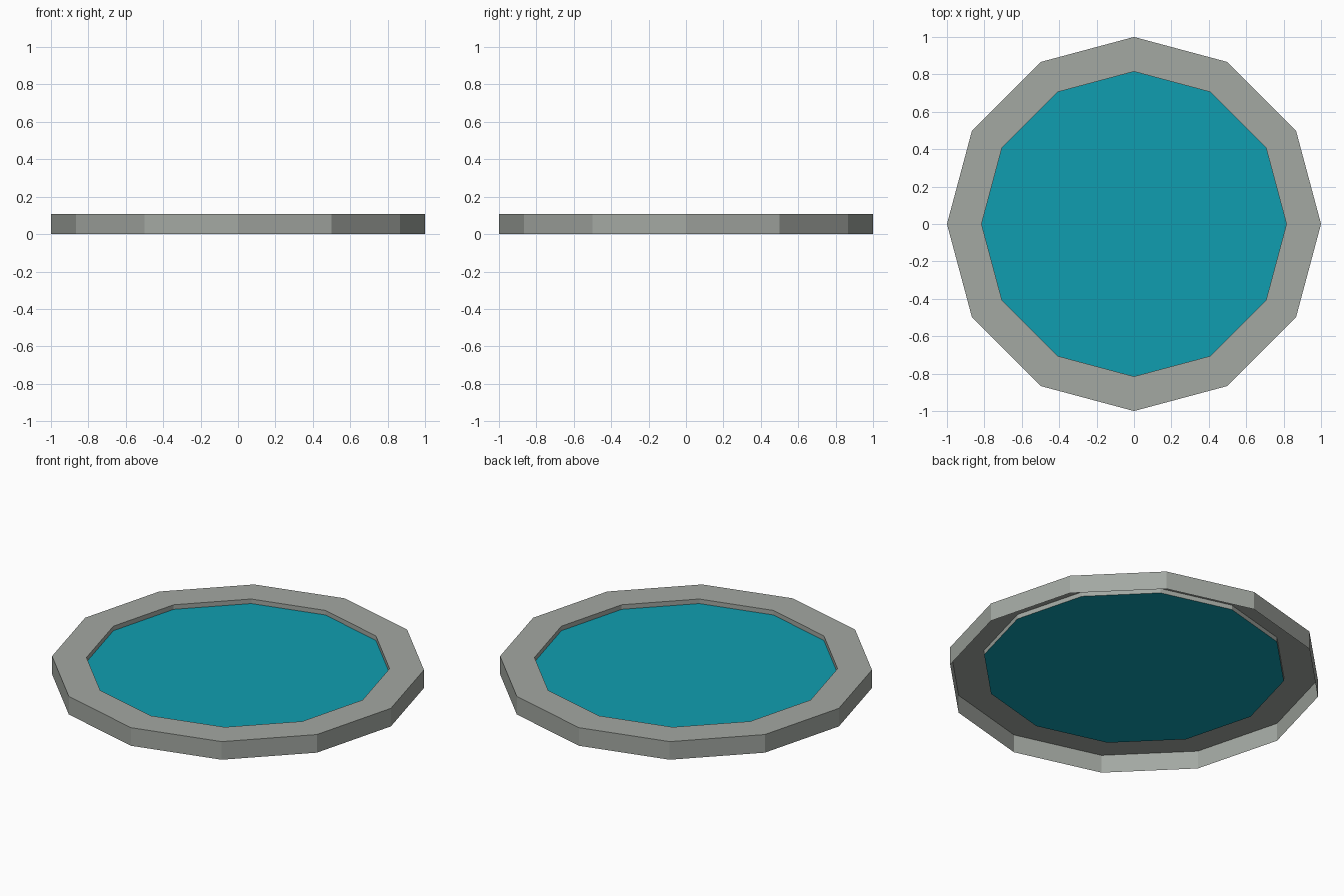
import bpy, math

if "Cube" in bpy.data.objects:
    bpy.data.objects.remove(bpy.data.objects["Cube"])

SIDES = 12
R_OUT, R_IN = 1.0, 0.815
TOP, WATER_Z = 0.107, 0.08


def srgb(r, g, b):
    def lin(c):
        c /= 255
        return c / 12.92 if c <= 0.04045 else ((c + 0.055) / 1.055) ** 2.4
    return (lin(r), lin(g), lin(b), 1)


def material(name, color):
    m = bpy.data.materials.new(name)
    m.diffuse_color = color
    m.use_nodes = True
    m.node_tree.nodes["Principled BSDF"].inputs["Base Color"].default_value = m.diffuse_color
    return m


def ring(r, z):
    return [(r * math.cos(2 * math.pi * i / SIDES),
             r * math.sin(2 * math.pi * i / SIDES), z) for i in range(SIDES)]


def make(name, verts, faces, mat):
    me = bpy.data.meshes.new(name)
    me.from_pydata(verts, [], faces)
    me.materials.append(mat)
    ob = bpy.data.objects.new(name, me)
    bpy.context.collection.objects.link(ob)
    return ob


stone = material("grey stone", srgb(163, 168, 162))
water = material("teal water", srgb(16, 158, 176))

# Stone rim: open-bottomed shell of outer wall, flat top and short inner wall
profile = [(R_OUT, 0), (R_OUT, TOP), (R_IN, TOP), (R_IN, WATER_Z)]
verts = [v for r, z in profile for v in ring(r, z)]
faces = []
for k in range(len(profile) - 1):
    for i in range(SIDES):
        j = (i + 1) % SIDES
        a, b = k * SIDES, (k + 1) * SIDES
        faces.append((a + i, a + j, b + j, b + i))
make("stone_rim", verts, faces, stone)

# Water surface, sunk slightly below the rim
make("water_surface", ring(R_IN, WATER_Z), [tuple(range(SIDES))], water)
